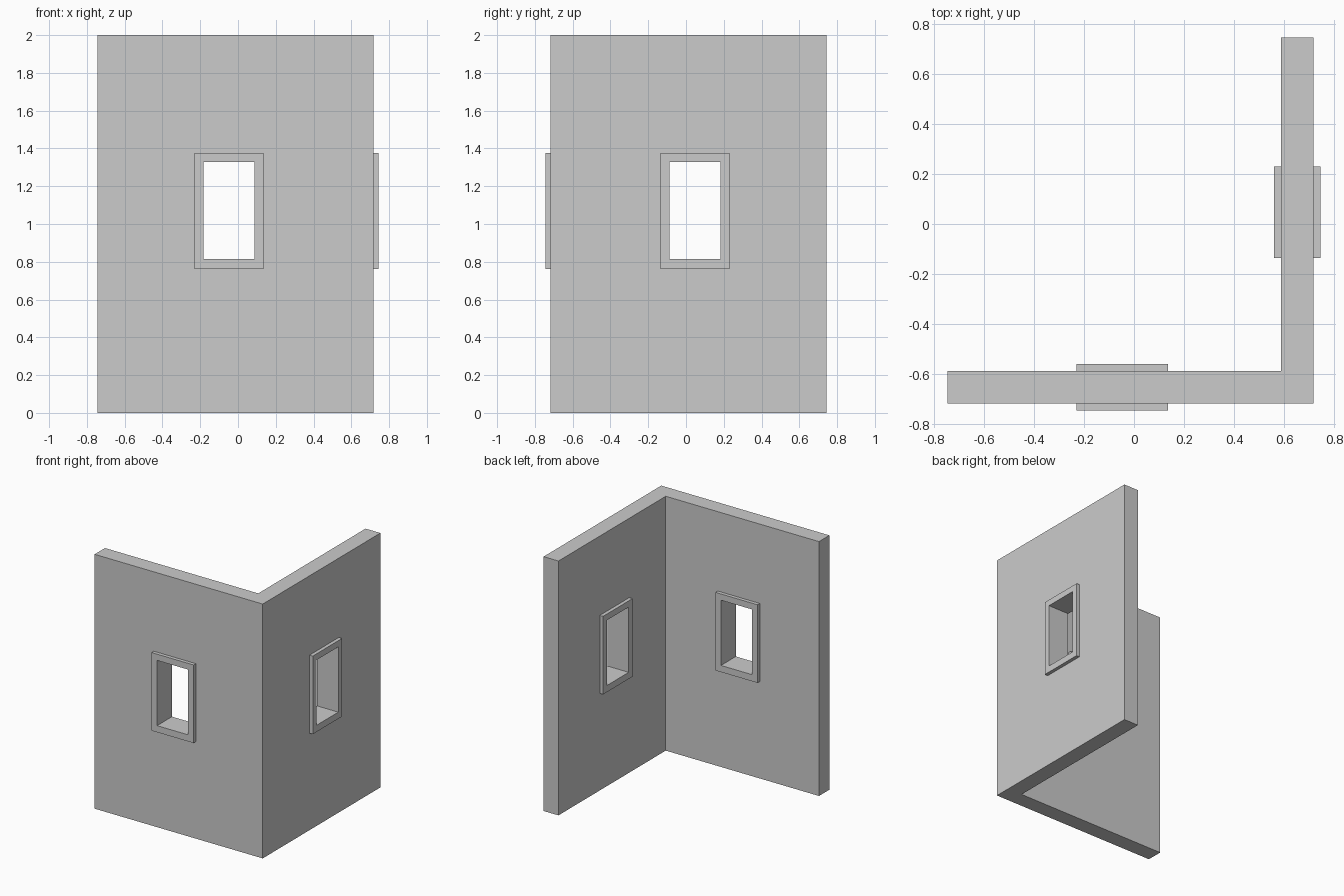
import bpy, bmesh

if "Cube" in bpy.data.objects:
    bpy.data.objects.remove(bpy.data.objects["Cube"])

HEIGHT = 2.0
END, OUT, INN = -0.745, 0.717, 0.588          # wall end, outer face, inner face
F_OUT, F_INN = 0.745, 0.56                    # frame depth range
OUTER = (-0.23, 0.135, 0.762, 1.376)          # frame outline: x0, x1, z0, z1
HOLE = (-0.182, 0.088, 0.814, 1.327)          # clear opening
MID = tuple((a + b) / 2 for a, b in zip(OUTER, HOLE))


def new_object(name, bm):
    bmesh.ops.recalc_face_normals(bm, faces=bm.faces)
    mesh = bpy.data.meshes.new(name)
    bm.to_mesh(mesh)
    bm.free()
    obj = bpy.data.objects.new(name, mesh)
    bpy.context.collection.objects.link(obj)
    return obj


def front(x, y, z):
    return (x, y, z)


def side(x, y, z):
    # reflect the front wall onto the right wall
    return (-y, -x, z)


def rect_loop(bm, r, y, place):
    x0, x1, z0, z1 = r
    return [bm.verts.new(place(x, y, z))
            for x, z in ((x0, z0), (x1, z0), (x1, z1), (x0, z1))]


def bridge(bm, a, b):
    for i in range(4):
        j = (i + 1) % 4
        bm.faces.new((a[i], a[j], b[j], b[i]))


def window_frame(name, place):
    bm = bmesh.new()
    loops = [rect_loop(bm, r, y, place) for r, y in
             ((OUTER, -F_OUT), (OUTER, -F_INN), (HOLE, -F_INN), (HOLE, -F_OUT))]
    for i in range(4):
        bridge(bm, loops[i], loops[(i + 1) % 4])
    return new_object(name, bm)


def window_cutter(name, place):
    bm = bmesh.new()
    a = rect_loop(bm, MID, -0.8, place)
    b = rect_loop(bm, MID, -0.5, place)
    bridge(bm, a, b)
    bm.faces.new(a)
    bm.faces.new(b)
    obj = new_object(name, bm)
    obj.hide_render = True
    return obj


# L-shaped corner wall
bm = bmesh.new()
plan = [(END, -OUT), (OUT, -OUT), (OUT, -END), (INN, -END), (INN, -INN), (END, -INN)]
base = bm.faces.new([bm.verts.new((x, y, 0)) for x, y in plan])
ext = bmesh.ops.extrude_face_region(bm, geom=[base], use_keep_orig=True)
bmesh.ops.translate(bm, vec=(0, 0, HEIGHT),
                    verts=[g for g in ext["geom"] if isinstance(g, bmesh.types.BMVert)])
wall = new_object("corner_wall", bm)

# Window openings and their frames
for label, place in (("front", front), ("side", side)):
    cutter = window_cutter(label + "_window_cutter", place)
    mod = wall.modifiers.new(label + "_opening", 'BOOLEAN')
    mod.operation = 'DIFFERENCE'
    mod.solver = 'EXACT'
    mod.object = cutter
    bpy.context.view_layer.objects.active = wall
    bpy.ops.object.modifier_apply(modifier=mod.name)
    bpy.data.objects.remove(cutter)
    window_frame(label + "_window_frame", place)
